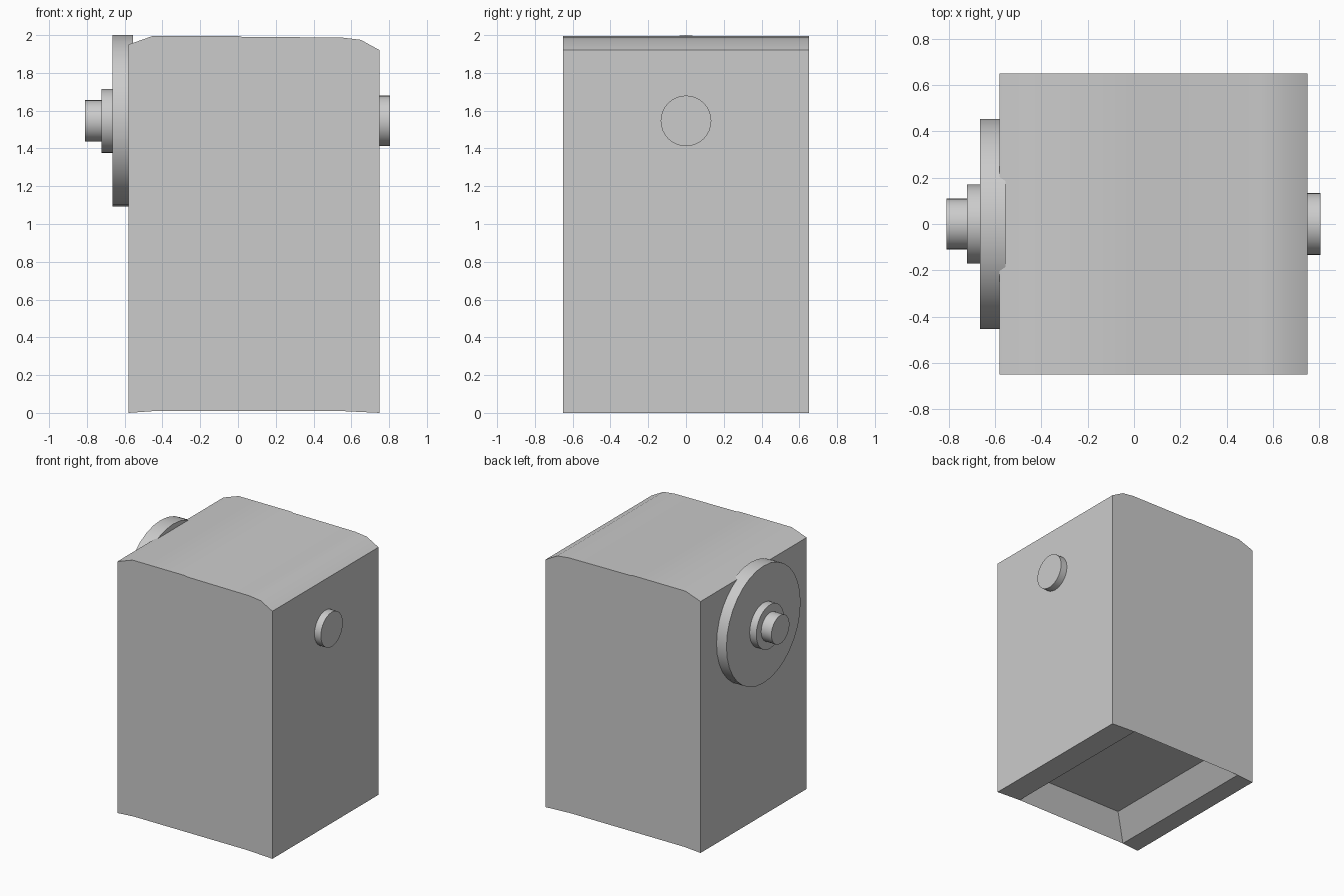
import bpy
import bmesh
from math import radians
from mathutils import Matrix, Vector

cube = bpy.data.objects.get("Cube")
if cube:
    bpy.data.objects.remove(cube, do_unlink=True)

grey = bpy.data.materials.new("plain grey")
grey.use_nodes = True
grey.diffuse_color = (0.6, 0.6, 0.6, 1)
grey.node_tree.nodes["Principled BSDF"].inputs["Base Color"].default_value = (0.6, 0.6, 0.6, 1)


def finish(name, bm):
    """Turn a bmesh into a named, shaded object."""
    bmesh.ops.recalc_face_normals(bm, faces=bm.faces)
    mesh = bpy.data.meshes.new(name)
    bm.to_mesh(mesh)
    bm.free()
    mesh.materials.append(grey)
    obj = bpy.data.objects.new(name, mesh)
    bpy.context.collection.objects.link(obj)
    bpy.ops.object.select_all(action="DESELECT")
    obj.select_set(True)
    bpy.context.view_layer.objects.active = obj
    bpy.ops.object.shade_smooth_by_angle(angle=radians(30))
    return obj


def disc(name, x0, x1, radius, z=1.546, sides=32):
    """Cylinder lying along x between x0 and x1."""
    bm = bmesh.new()
    place = Matrix.Translation(((x0 + x1) / 2, 0, z)) @ Matrix.Rotation(radians(90), 4, "Y")
    bmesh.ops.create_cone(bm, cap_ends=True, segments=sides, radius1=radius,
                          radius2=radius, depth=x1 - x0, matrix=place)
    return finish(name, bm)


# Housing: side profile with a gently crowned top, swept along y
half_depth = 0.65
profile = [(-0.58, 0), (-0.44, 0.01), (0.54, 0.01), (0.75, 0),
           (0.75, 1.92), (0.65, 1.975), (0.55, 1.987), (0.02, 1.991),
           (0, 1.996), (-0.45, 1.996), (-0.58, 1.95)]
bm = bmesh.new()
front = bm.faces.new([bm.verts.new((x, -half_depth, z)) for x, z in profile])
swept = bmesh.ops.extrude_face_region(bm, geom=[front], use_keep_orig=True)
bmesh.ops.translate(bm, vec=(0, 2 * half_depth, 0),
                    verts=[v for v in swept["geom"] if isinstance(v, bmesh.types.BMVert)])

# Underside recess with sloping walls
under = min((f for f in bm.faces if len(f.verts) == 4),
            key=lambda f: (f.calc_center_median() - Vector((0.05, 0, 0))).length)
centre = under.calc_center_median()
ceiling = bmesh.ops.extrude_discrete_faces(bm, faces=[under])["faces"][0]
for v in ceiling.verts:
    v.co.x -= 0.13 if v.co.x > centre.x else -0.13
    v.co.y -= 0.10 if v.co.y > 0 else -0.10
    v.co.z += 0.175
finish("housing", bm)

# Stepped wheel on one side, plain boss on the other
disc("wheel", -0.665, -0.555, 0.454)
disc("wheel_collar", -0.722, -0.66, 0.17)
disc("wheel_spindle", -0.81, -0.715, 0.11)
disc("side_boss", 0.74, 0.805, 0.134)
